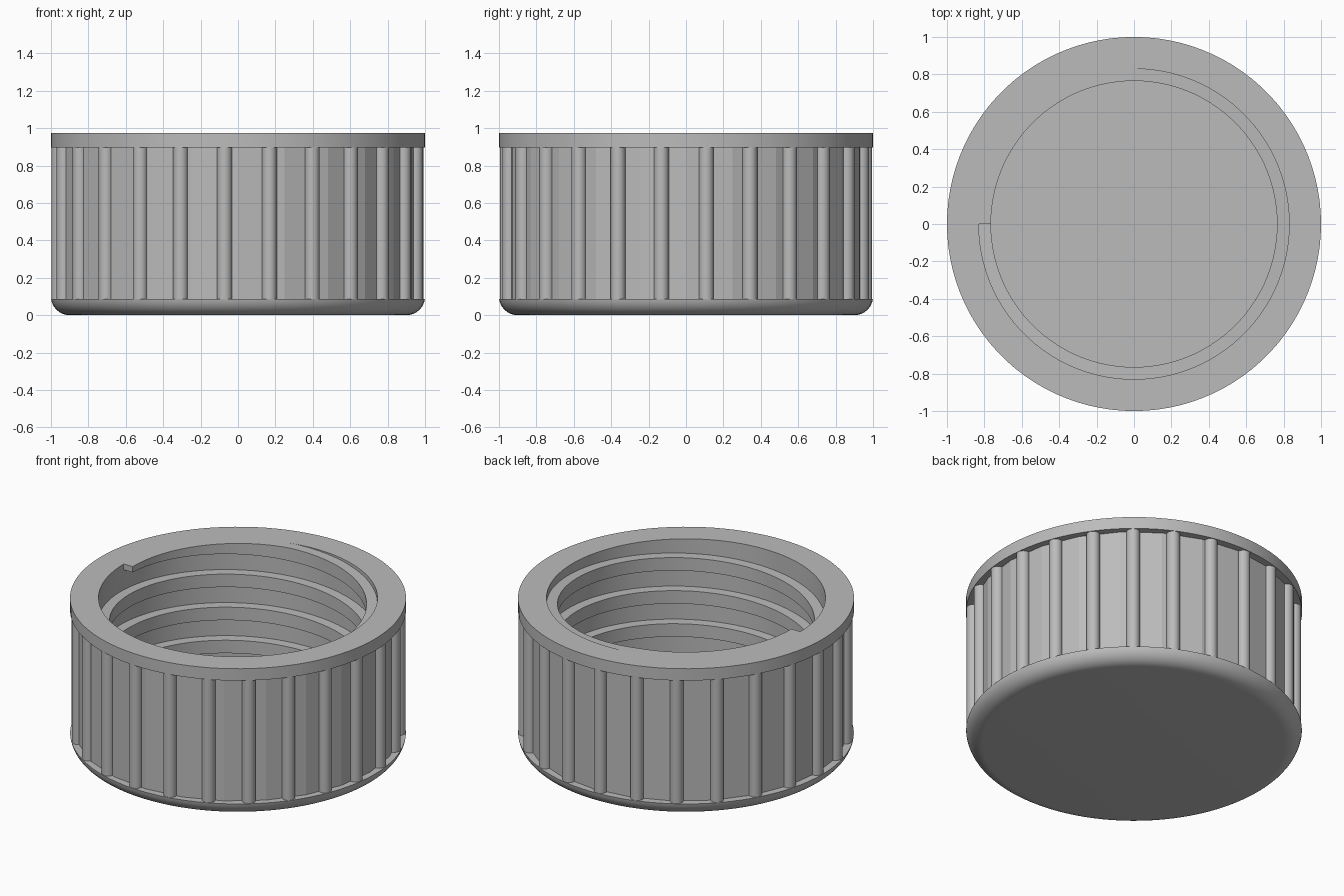
import bpy
import bmesh
from math import sin, cos, radians, pi

cube = bpy.data.objects.get("Cube")
if cube:
    bpy.data.objects.remove(cube, do_unlink=True)

TOP, RIM_Z, BASE_Z, FLOOR = 0.975, 0.897, 0.087, 0.09
BORE, CREST = 0.83, 0.765
SEGMENTS = 100

grey = bpy.data.materials.new("plain grey")
grey.use_nodes = True
grey.diffuse_color = (0.5, 0.5, 0.5, 1)
shader = next(n for n in grey.node_tree.nodes if n.type == "BSDF_PRINCIPLED")
shader.inputs["Base Color"].default_value = grey.diffuse_color


def finish(name, bm, smooth=True):
    bmesh.ops.remove_doubles(bm, verts=bm.verts, dist=1e-5)
    mesh = bpy.data.meshes.new(name)
    bm.to_mesh(mesh)
    bm.free()
    mesh.materials.append(grey)
    obj = bpy.data.objects.new(name, mesh)
    bpy.context.collection.objects.link(obj)
    if smooth:
        bpy.ops.object.select_all(action="DESELECT")
        obj.select_set(True)
        bpy.context.view_layer.objects.active = obj
        bpy.ops.object.shade_smooth_by_angle(angle=radians(30))
    return obj


def lathe(name, profile, sides, smooth=True):
    """Turn a (radius, height) profile around the z axis."""
    bm = bmesh.new()
    rings = []
    for i in range(sides):
        a = 2 * pi * i / sides
        rings.append([bm.verts.new((r * cos(a), r * sin(a), z)) for r, z in profile])
    for i in range(sides):
        here, after = rings[i], rings[(i + 1) % sides]
        for j in range(len(profile) - 1):
            bm.faces.new((here[j], after[j], after[j + 1], here[j + 1]))
    return finish(name, bm, smooth)


# Closed base with a rounded lower edge and a small ledge on top
fillet = 0.1
arc = [radians(-90 + 82.5 * k / 10) for k in range(11)]
base_profile = [(0, 0)]
base_profile += [(0.9 + fillet * cos(a), fillet + fillet * sin(a)) for a in arc]
base_profile += [(0.93, BASE_Z)]
lathe("rounded_base", base_profile, SEGMENTS)

# Upper rim, bore and inside floor
lathe("rim_and_bore", [(0.93, RIM_Z), (1, RIM_Z), (1, TOP), (BORE, TOP),
                       (BORE, FLOOR), (0, FLOOR)], SEGMENTS)

# Faceted outer wall
lathe("grip_wall", [(0.96, BASE_Z), (0.96, RIM_Z)], 24, smooth=False)

# Rounded vertical grip ribs
bm = bmesh.new()
for i in range(25):
    a = radians(6.5 + 14.4 * i)
    rib = bmesh.ops.create_cone(bm, cap_ends=True, segments=20, radius1=0.04,
                                radius2=0.04, depth=RIM_Z - BASE_Z)
    bmesh.ops.translate(bm, verts=rib["verts"],
                        vec=(0.957 * cos(a), 0.957 * sin(a), (RIM_Z + BASE_Z) / 2))
finish("grip_ribs", bm)

# Helical inside thread, trimmed flush with the rim where it runs out
pitch, height, turns = 0.217, 0.085, 3.75
steps = int(turns * SEGMENTS)
bm = bmesh.new()
sections = []
for i in range(steps + 1):
    back = (steps - i) / SEGMENTS
    a = pi - 2 * pi * back
    low = TOP - 0.038 - pitch * back
    high = min(low + height, TOP)
    corners = ((BORE, low), (CREST, low), (CREST, high), (BORE, high))
    sections.append([bm.verts.new((r * cos(a), r * sin(a), z)) for r, z in corners])
for here, after in zip(sections, sections[1:]):
    for j in range(4):
        k = (j + 1) % 4
        bm.faces.new((here[j], here[k], after[k], after[j]))
bm.faces.new(sections[0])
bm.faces.new(sections[-1])
bmesh.ops.recalc_face_normals(bm, faces=bm.faces)
finish("inside_thread", bm)
